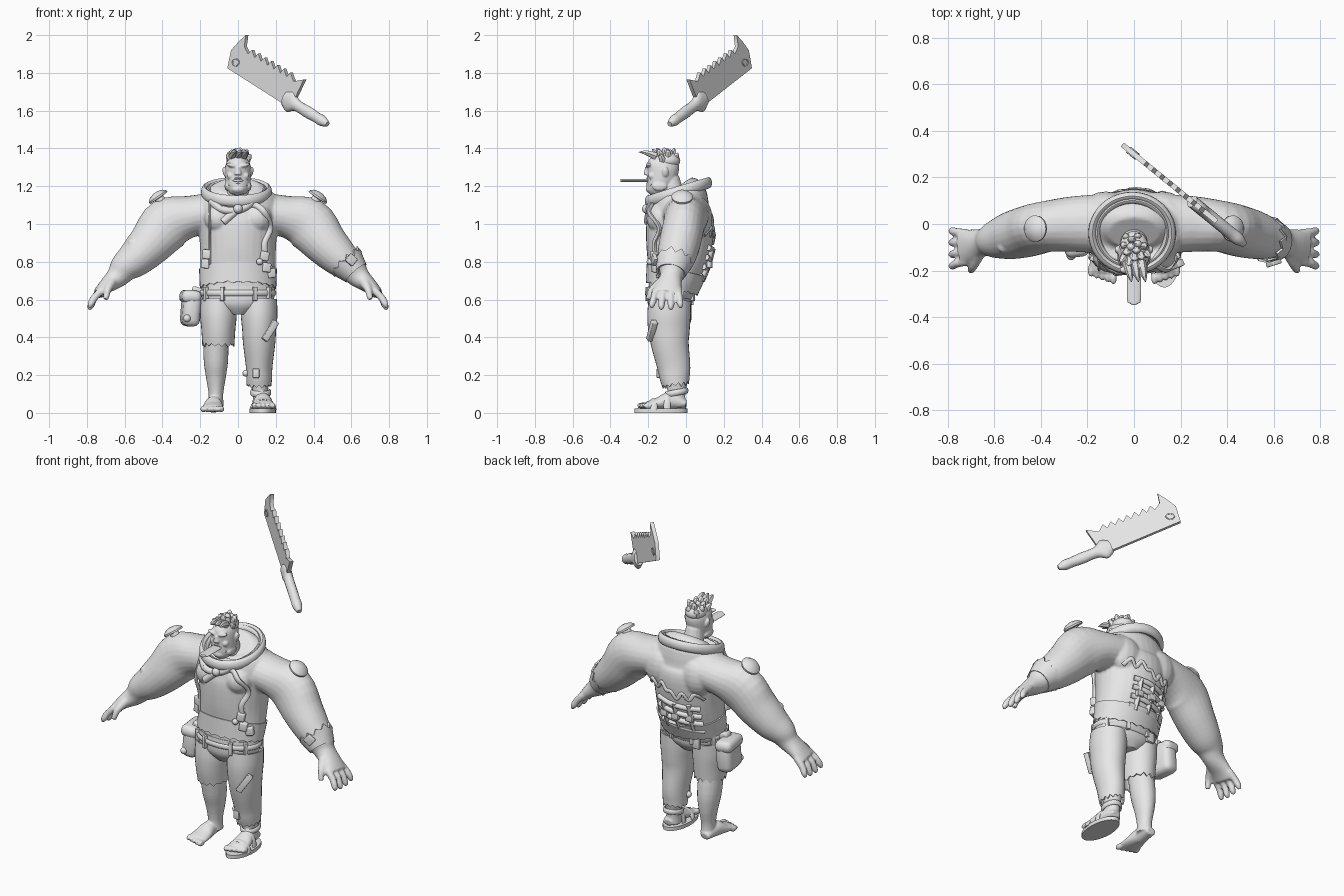
import bpy, bmesh, math, random
from math import sin, cos
from mathutils import Vector, Matrix, Euler
from mathutils.bvhtree import BVHTree

random.seed(4)
if "Cube" in bpy.data.objects:
    bpy.data.objects.remove(bpy.data.objects["Cube"])
grey = bpy.data.materials.new("light_grey")
grey.use_nodes = True
colour = (0.8, 0.8, 0.8, 1)
grey.diffuse_color = colour
grey.node_tree.nodes["Principled BSDF"].inputs["Base Color"].default_value = colour
X, Y, Z = Matrix.Identity(3)
bm = bmesh.new()  # working mesh, emptied by finish()

def spline(before, start, end, after, t):
    bend = 2 * before - 5 * start + 4 * end - after
    return start + t / 2 * (end - before + t * (bend + t * (3 * start - before - 3 * end + after)))

def loft(points, hint, sides=16, steps=4, closed=False, caps=True, rag=0):
    """Elliptical tube through (x, y, z, radius along hint, radius across)."""
    points = [Vector(point) for point in points]
    count = len(points)
    pick = (lambda i: points[i % count]) if closed else (lambda i: points[max(0, min(count - 1, i))])
    path = [spline(pick(i - 1), pick(i), pick(i + 1), pick(i + 2), step / steps)
            for i in range(count if closed else count - 1) for step in range(steps)]
    if not closed:
        path.append(points[-1])
    last, rings = len(path) - 1, []
    turn = [math.tau * j / sides for j in range(sides)]
    for i, point in enumerate(path):
        behind = path[i - 1] if closed or i else point
        ahead = path[(i + 1) % len(path)] if closed or i < last else point
        along = Vector((ahead - behind)[:3]).normalized()
        side = (hint - along * hint.dot(along)).normalized()
        across = along.cross(side)
        ring = [Vector(point[:3]) + side * point[3] * cos(a) + across * point[4] * sin(a) for a in turn]
        if rag and i == last:
            ring = [co + along * rag * random.uniform(.3, 1) * (-1) ** j for j, co in enumerate(ring)]
        rings.append([bm.verts.new(co) for co in ring])
    pairs = list(zip(rings, rings[1:])) + ([(rings[-1], rings[0])] if closed else [])
    for lower, upper in pairs:
        for j in range(sides):
            k = (j + 1) % sides
            bm.faces.new((lower[j], lower[k], upper[k], upper[j]))
    if caps and not closed:
        bm.faces.new(rings[0][::-1])
        bm.faces.new(rings[-1])

def column(x, rows, **options):
    """Upright loft from rows of (y, z, half width, half depth)."""
    loft([(x, *row) for row in rows], X, **options)

def hoop(centre, wide, deep, height, thick, tilt=0, sides=8):
    """Closed band around the vertical axis."""
    x, y, z = centre
    angles = [math.tau * j / 16 for j in range(16)]
    loft([(x + wide * cos(a), y + deep * sin(a), z + tilt * sin(a), height, thick) for a in angles], Z, sides, closed=True)

def placed(centre, size, turn):
    return Matrix.Translation(centre) @ Euler(turn).to_matrix().to_4x4() @ Matrix.Diagonal((*size, 1))

def blob(centre, size, turn=(0, 0, 0)):
    bmesh.ops.create_uvsphere(bm, u_segments=16, v_segments=10, radius=1, matrix=placed(centre, size, turn))

def ball(centre, radius):
    blob(centre, (radius, radius, radius))

def box(centre, size, turn=(0, 0, 0), bevel=.004):
    corners = bmesh.ops.create_cube(bm, size=1, matrix=placed(centre, size, turn))["verts"]
    edges = list({edge for corner in corners for edge in corner.link_edges})
    bmesh.ops.bevel(bm, geom=edges, offset=bevel, segments=3, affect="EDGES", profile=.5)

def finish(name, voxel=0, shell=0):
    bmesh.ops.recalc_face_normals(bm, faces=bm.faces)
    mesh = bpy.data.meshes.new(name)
    bm.to_mesh(mesh)
    bm.clear()
    mesh.materials.append(grey)
    part = bpy.data.objects.new(name, mesh)
    bpy.context.scene.collection.objects.link(part)
    if voxel:
        fuse = part.modifiers.new("fuse", "REMESH")
        fuse.mode, fuse.voxel_size = "VOXEL", voxel
        part.modifiers.new("soften", "SMOOTH").iterations = 3
    if shell:
        part.modifiers.new("cloth", "SOLIDIFY").thickness = shell
    if voxel or shell:
        baked = bpy.data.meshes.new_from_object(part.evaluated_get(bpy.context.evaluated_depsgraph_get()))
        part.modifiers.clear()
        part.data = baked
        if not baked.materials:
            baked.materials.append(grey)
    part.data.shade_smooth()
    part.data.set_sharp_from_angle(angle=math.radians(45))
    return part

# Torso with arms and hands
column(0, [(-.08, .62, .19, .12), (-.06, .72, .2, .14), (-.04, .85, .2, .17), (-.03, 1, .21, .18),
           (-.03, 1.08, .22, .16), (-.02, 1.16, .19, .13), (-.04, 1.2, .11, .08)], sides=32)
arm = [(.1, 1.06, .13, .11), (.25, 1.04, .12, .11), (.37, 1, .11, .14), (.46, .9, .11, .12), (.54, .82, .1, .1),
       (.6, .77, .08, .08), (.64, .72, .06, .06), (.7, .67, .07, .04), (.74, .63, .08, .03)]
for side in (1, -1):
    loft([(side * x, -max(0, x - .33) / 4, z, wide, thick) for x, z, wide, thick in arm], Y, sides=24)
    for finger in range(4):
        root, tip, drop = -.04 - .04 * finger, -.03 - .05 * finger, .01 * abs(finger - 1.5)
        loft([(side * .72, root, .65, .02, .02), (side * .76, (root + tip) / 2, .61, .018, .02),
              (side * .78, tip, .56 + drop, .017, .018), (side * .787, tip, .54 + drop, .008, .008)], Y, sides=10)
    loft([(side * .67, -.13, .69, .03, .03), (side * .69, -.18, .65, .02, .02), (side * .7, -.2, .6, .015, .015)], X, sides=10)
    blob((side * .15, 0, 1.11), (.14, .1, .06), (0, side / 4, 0))
    ball((side * .39, -.015, 1.04), .085)
    ball((side * .1, -.13, 1.03), .08)
    blob((side * .12, .07, 1.03), (.1, .07, .11))
for knob in ((-.6, -.04, .85), (-.63, -.06, .8), (-.56, -.1, .9)):
    ball(knob, .025)
body = finish("torso_and_arms", voxel=.0075)
tree = BVHTree.FromObject(body, bpy.context.evaluated_depsgraph_get())

def skin(x, z, facing=-1):
    """Depth of the torso surface, seen from the front or the back."""
    hit = tree.ray_cast(Vector((x, facing, z)), Vector((0, -facing, 0)))[0]
    return hit.y + facing * .006 if hit else facing * .15

def strap(line, wide, thick=.012, facing=-1):
    loft([(x, skin(x, z, facing), z, thick, wide) for x, z in line], Y, sides=8)

# Head with face
column(0, [(-.15, 1.16, .04, .04), (-.15, 1.19, .06, .06), (-.13, 1.25, .068, .08), (-.12, 1.32, .064, .084),
           (-.115, 1.37, .03, .04)], sides=24)
column(0, [(-.07, 1.16, .06, .06), (-.09, 1.24, .05, .055)])
column(0, [(-.205, 1.3, .01, .012), (-.212, 1.26, .02, .012)])
blob((0, -.18, 1.185), (.04, .033, .025))
for side in (1, -1):
    blob((side * .03, -.197, 1.31), (.034, .017, .012), (0, -side / 4, 0))
    ball((side * .04, -.18, 1.255), .02)
    blob((side * .07, -.11, 1.275), (.011, .018, .028), (0, side / 5, 0))
    blob((side * .058, -.14, 1.2), (.013, .04, .025))
    ball((side * .028, -.19, 1.29), .012)
finish("head", voxel=.0045)

# Lips and the flat bar held in the mouth
for height in (1.243, 1.215):
    loft([(x, -.2 + abs(x) / 2, height - abs(x) / 6, .01, .008) for x in (-.045, 0, .045)], Y, sides=8)
finish("lips")
loft([(0, y, 1.23, wide, .008) for y, wide in ((-.17, .03), (-.32, .03), (-.34, .02), (-.347, .005))], X)
finish("mouth_bar")

# Spiky hair with a forelock
def spike(root, lean, width):
    middle, tip = root + lean * .6 + Z * .006, root + lean
    loft([(*root, width, width), (*middle, width * .7, width * .6), (*tip, .001, .001)], X, sides=6)

blob((0, -.1, 1.335), (.062, .07, .045))
for tuft in range(15):
    out = math.sqrt((tuft + .5) / 15)
    east, north = out * cos(tuft * 2.4), out * sin(tuft * 2.4)
    spike(Vector((east * .046, north * .06 - .11, 1.37 - .04 * out * out)),
          Vector((east * .03, north * .035 - .01, random.uniform(.03, .05))), .022)
for x in (-.03, 0, .03):
    spike(Vector((x, -.16, 1.36)), Vector((.02, -.09, .02)), .022)
finish("hair")

# Collar: outer roll and inner fold
for name, scale, height in (("collar_roll", 1, .03), ("collar_fold", .88, .022)):
    hoop((-.008, -.04, 1.17), .17 * scale, .16 * scale, height, height * .6, tilt=.048, sides=12)
    finish(name)

# Shoulder caps
for side, name in ((1, "left"), (-1, "right")):
    axis, base = Vector((side * .57, 0, .82)), Vector((side * .39, -.02, 1.095))
    profile = ((0, .028), (.05, .026), (.052, .056), (.062, .057), (.078, .04), (.086, .012))
    loft([(*(base + axis * height), radius, radius) for height, radius in profile], Y, sides=24, steps=1)
    finish(name + "_shoulder_cap")

# Front straps, scarf knot and cord
strap([(.03, 1.1), (.09, 1.1), (.14, 1.06), (.17, .98), (.14, .9), (.145, .83)], .017)
strap([(-.14, 1.12), (-.09, 1.08), (-.02, 1.07), (.04, 1.09), (.09, 1.13)], .02, .018)
strap([(0, 1.08), (-.08, 1.01)], .02, .015)
strap([(-.15, 1.12 - drop / 9) for drop in range(4)], .007)
ball((0, skin(0, 1.08) - .01, 1.08), .025)
finish("front_straps")
for x, z in ((.14, .83), (.15, .77), (-.165, .84), (-.17, .79), (.175, .74)):
    box((x, skin(x, z) - .005, z), (.045, .035, .05), (0, random.uniform(-.2, .2), x * 2), bevel=.007)
ball((.115, skin(.115, .8) - .01, .8), .018)
finish("buckles")

# Back harness, torn shirt edge and hem
for row in range(4):
    strap([(x, .71 + row / 20 + x / 7) for x in (-.15, -.09, -.03, .03, .1)], .016, .014, facing=1)
for x in (-.1, -.02, .06):
    strap([(x, z) for z in (.7, .78, .87)], .014, .016, facing=1)
    box((x, skin(x, .79, 1) + .008, .785), (.045, .025, .035))
finish("back_harness")
strap([(i / 30 - .17, .9 + i % 2 * .04 + (i > 5) * .04) for i in range(11)], .012, .006, facing=1)
finish("torn_shirt_edge")
column(0, [(-.05, .76, .206, .162), (-.075, .66, .202, .142)], sides=44, caps=False, rag=.007)
finish("shirt_hem", shell=.008)

# Trousers: hips, short right leg, long left leg
column(0, [(-.085, .67, .19, .115), (-.085, .6, .19, .12), (-.085, .56, .15, .11), (-.085, .52, .06, .08)], sides=32)
finish("trouser_hips")
thigh = [(-.085, .6, .094, .112), (-.09, .52, .097, .115), (-.09, .44, .09, .11), (-.085, .365, .085, .1)]
shin = [(-.065, .25, .071, .088), (-.06, .19, .068, .08), (-.055, .15, .066, .072)]
for x, rows, name in ((-.104, thigh, "right_trouser_leg"), (.112, thigh + shin, "left_trouser_leg")):
    column(x, rows, sides=28, caps=False, rag=.014)
    finish(name, shell=.008)

# Belt with loops, and patches
hoop((0, -.085, .635), .195, .125, .016, .008)
for a in (-2.6, -2, -1.1, -.6, .5, 1.2, 1.9, 2.6):
    box((.198 * cos(a), .128 * sin(a) - .085, .63), (.022, .022, .075), (0, 0, a))
finish("belt")
box((.17, -.18, .435), (.035, .03, .12), (0, .6, .4))
box((.095, -.14, .21), (.035, .03, .05))
ball((.042, -.085, .21), .018)
box((-.09, .03, .6), (.05, .02, .06))
finish("trouser_patches")

# Lower legs and feet; the left foot stands on a sandal
for side, lift, name in ((-1, 0, "right_leg"), (1, .018, "left_leg")):
    column(side * .117, [(-.085, .44, .068, .078), (-.06, .28, .065, .077), (-.05, .19, .053, .063),
                         (-.05, .1, .039, .047), (-.05, .035, .042, .05)], sides=20)
    foot = ((0, .03, .03, .02), (-.09, .045, .043, .044), (-.15, .032, .055, .03), (-.205, .023, .06, .02))
    loft([(side * (.125 - y / 20), y, z + lift, wide, tall) for y, z, wide, tall in foot], X, sides=20)
    for toe in range(5):
        blob((side * (.088 + .024 * toe), -.23 + .008 * toe, .02 + lift), (.015, .03, .017))
    finish(name, voxel=.006)
column(.13, [(-.133, z, .07, .14) for z in (0, .022)], sides=28, steps=1)
for y, wide, tall in ((-.17, .064, .055), (-.1, .05, .085)):
    angles = [math.pi * j / 6 for j in range(7)]
    loft([(.133 + wide * cos(a), y, .015 + tall * sin(a), .018, .007) for a in angles], Y, sides=8)
hoop((.12, -.05, .108), .048, .055, .016, .008, tilt=.01)
finish("sandal")

# Hip pouch
box((-.25, -.055, .55), (.095, .165, .185), (0, .08, .12), bevel=.035)
box((-.252, -.055, .615), (.105, .175, .07), (0, .08, .12), bevel=.03)
box((-.215, -.07, .645), (.06, .05, .04), (0, .3, 0), bevel=.01)
ball((-.27, -.135, .5), .02)
finish("hip_pouch")

# Torn cuff on the left forearm
loft([(.625, -.08, .74, .078, .072), (.572, -.066, .8, .1, .1)], Y, sides=22, caps=False, rag=.022)
finish("forearm_cuff", shell=.01)
box((.6, -.168, .81), (.05, .02, .05), (0, .7, .3))
finish("cuff_buckle")

# Cleaver hanging in a diagonal upright plane
across = Vector((.632, .775, 0))

def plane(x, z):
    return Vector((x, .3 - .816 * x, z))

outline = [(.27, 1.63), (.24, 1.64), (-.05, 1.825), (-.03, 1.92), (.01, 1.965), (.048, 2), (.04, 1.94)]
for tooth in range(7):
    x, z = .06 + tooth * .034, 1.9 - tooth * .02
    outline += [(x, z), (x + .02, z + .022)]
outline += [(.3, 1.755), (.355, 1.765), (.31, 1.67)]
front = bm.faces.new([bm.verts.new(plane(x, z) - across * .011) for x, z in outline])
back = bmesh.ops.extrude_face_region(bm, geom=[front])["geom"]
bmesh.ops.translate(bm, vec=across * .022, verts=[item for item in back if isinstance(item, bmesh.types.BMVert)])
for offset in (-.012, .012):
    rim = [plane(.018 * cos(a) - .005, 1.855 + .018 * sin(a)) + across * offset for a in range(6)]
    loft([(*point, .004, .004) for point in rim], across, sides=6, closed=True)
finish("cleaver_blade")
radii = (.04, .06, .035, .03, .032, .031, .028, .029, .014)
loft([(*plane(.25 + i * .028, 1.665 - i * .017), min(r, .027), r) for i, r in enumerate(radii)], across)
finish("cleaver_handle")
